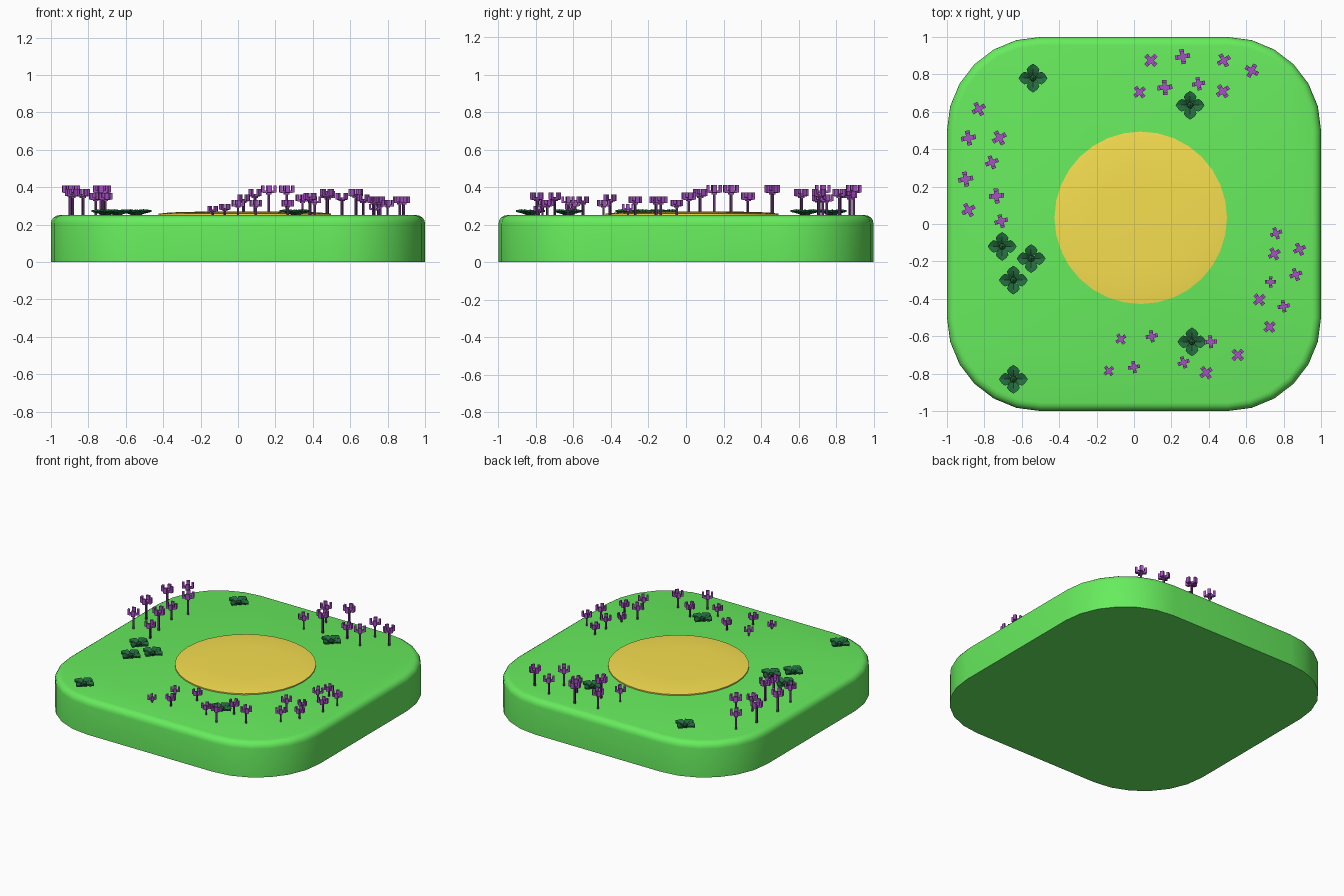
import bpy, bmesh
from math import sin, cos, pi, radians
from mathutils import Matrix, Vector

if "Cube" in bpy.data.objects:
    bpy.data.objects.remove(bpy.data.objects["Cube"])


def material(name, rgb):
    m = bpy.data.materials.new(name)
    m.diffuse_color = (*rgb, 1)
    m.use_nodes = True
    m.node_tree.nodes["Principled BSDF"].inputs["Base Color"].default_value = m.diffuse_color
    return m


GRASS = material("grass", (0.135, 0.84, 0.11))
SAND = material("sand", (0.93, 0.74, 0.08))
LEAF = material("leaf", (0.018, 0.15, 0.05))
STEM = material("stem", (0.13, 0.035, 0.18))
PETAL = material("petal", (0.38, 0.08, 0.54))


def finish(bm, name, mats, smooth=None):
    bmesh.ops.recalc_face_normals(bm, faces=bm.faces)
    me = bpy.data.meshes.new(name)
    bm.to_mesh(me)
    bm.free()
    for m in mats:
        me.materials.append(m)
    ob = bpy.data.objects.new(name, me)
    bpy.context.collection.objects.link(ob)
    if smooth:
        bpy.context.view_layer.objects.active = ob
        ob.select_set(True)
        bpy.ops.object.shade_smooth_by_angle(angle=radians(smooth))
        ob.select_set(False)
    return ob


def loft(bm, rings):
    loops = [[bm.verts.new(p) for p in ring] for ring in rings]
    n = len(loops[0])
    for a, b in zip(loops, loops[1:]):
        for i in range(n):
            bm.faces.new((a[i], a[(i + 1) % n], b[(i + 1) % n], b[i]))
    bm.faces.new(loops[0][::-1])
    bm.faces.new(loops[-1])


def box(bm, size, loc, rot=None, mat=0):
    M = (rot or Matrix()) @ Matrix.Translation(loc) @ Matrix.Diagonal((*size, 1))
    vs = bmesh.ops.create_cube(bm, size=1, matrix=M)["verts"]
    for f in {f for v in vs for f in v.link_faces}:
        f.material_index = mat


# Ground: rounded square slab with a softened top rim
def rounded_square(inset, z, r=0.5, seg=6):
    pts = []
    for k, (sx, sy) in enumerate([(1, 1), (-1, 1), (-1, -1), (1, -1)]):
        for i in range(seg + 1):
            a = (k + i / seg) * pi / 2
            pts.append((sx * (1 - r) + (r - inset) * cos(a),
                        sy * (1 - r) + (r - inset) * sin(a), z))
    return pts


bm = bmesh.new()
b = 0.045
rim = [(b * (1 - cos(t * pi / 8)), 0.25 - b + b * sin(t * pi / 8)) for t in range(5)]
loft(bm, [rounded_square(0, 0)] + [rounded_square(i, z) for i, z in rim])
finish(bm, "grass_slab", [GRASS], 35)

# Sand patch: very shallow disc
bm = bmesh.new()
loft(bm, [[(0.036 + r * cos(i * pi / 16), 0.033 + r * sin(i * pi / 16), z)
           for i in range(32)] for r, z in
          [(0.461, 0.24), (0.461, 0.258), (0.40, 0.265), (0.25, 0.269)]])
finish(bm, "sand_patch", [SAND], 35)


# Leafy plants: four thick cupped leaves around a small bud
def plant(x, y, i):
    bm = bmesh.new()
    side = [(0.012, 0.009, 0.012), (0.028, 0.028, 0.028),
            (0.046, 0.034, 0.034), (0.062, 0.022, 0.031)]
    mid = [(0.012, 0.007), (0.032, 0.018), (0.050, 0.023), (0.065, 0.027)]
    tip = (0.077, 0, 0.029)
    for k in range(4):
        R = Matrix.Translation((x, y, 0.248)) @ Matrix.Rotation(k * pi / 2, 4, 'Z')
        rims = []
        for dz in (0, -0.010):
            V = lambda p: bm.verts.new(R @ Vector((p[0], p[1], p[2] + dz)))
            L = [V(p) for p in side]
            C = [V((r, 0, z)) for r, z in mid]
            Q = [V((p[0], -p[1], p[2])) for p in side]
            T = V(tip)
            for j in range(3):
                bm.faces.new((C[j], C[j + 1], L[j + 1], L[j]))
                bm.faces.new((Q[j], Q[j + 1], C[j + 1], C[j]))
            bm.faces.new((C[3], T, L[3]))
            bm.faces.new((Q[3], T, C[3]))
            rims.append([C[0]] + L + [T] + Q[::-1])
        up, lo = rims
        for j in range(len(up)):
            n = (j + 1) % len(up)
            bm.faces.new((up[j], up[n], lo[n], lo[j]))
    bmesh.ops.create_icosphere(bm, subdivisions=1, radius=0.020,
                               matrix=Matrix.Translation((x, y, 0.262)))
    finish(bm, f"leafy_plant_{i}", [LEAF])


for i, (x, y) in enumerate([(-0.54, 0.78), (0.30, 0.635), (-0.705, -0.12), (-0.55, -0.185),
                            (-0.645, -0.30), (0.31, -0.63), (-0.645, -0.83)]):
    plant(x, y, i)


# Flowers: thin stem, square cup and four upright petals
def flower(bm, x, y, top, turn):
    s = 0.70 + 0.25 * (top - 0.30) / 0.11
    R = Matrix.Translation((x, y, 0)) @ Matrix.Rotation(radians(turn), 4, 'Z')
    h = top - 0.05 * s
    box(bm, (0.013 * s, 0.013 * s, h - 0.24), (0, 0, (h + 0.24) / 2), R, 0)
    box(bm, (0.028 * s, 0.028 * s, 0.024 * s), (0, 0, h + 0.010 * s), R, 1)
    for k in range(4):
        P = R @ Matrix.Rotation(k * pi / 2, 4, 'Z')
        box(bm, (0.02 * s, 0.024 * s, 0.014 * s), (0.022 * s, 0, h + 0.013 * s), P, 1)
        box(bm, (0.016 * s, 0.026 * s, 0.042 * s), (0.034 * s, 0, h + 0.029 * s), P, 1)


# x, y, top height, turn in degrees
beds = {
    "left": [(-0.83, 0.615, .39, 30), (-0.885, 0.46, .41, 10), (-0.72, 0.46, .41, 30),
             (-0.76, 0.33, .37, 20), (-0.90, 0.24, .41, 10), (-0.735, 0.15, .41, 5),
             (-0.885, 0.075, .39, 30), (-0.71, 0.015, .37, 15)],
    "back": [(0.09, 0.875, .39, 45), (0.26, 0.895, .41, 10), (0.48, 0.875, .38, 30),
             (0.63, 0.82, .39, 60), (0.03, 0.705, .36, 40), (0.165, 0.73, .41, 5),
             (0.345, 0.75, .36, 10), (0.475, 0.71, .39, 35)],
    "right": [(0.76, -0.05, .33, 20), (0.885, -0.135, .35, 25), (0.75, -0.16, .35, 30),
              (0.865, -0.27, .35, 20), (0.73, -0.31, .31, 0), (0.67, -0.405, .36, 40),
              (0.80, -0.44, .33, 10), (0.725, -0.55, .35, 40)],
    "front": [(-0.07, -0.615, .31, 35), (0.095, -0.60, .33, 10), (0.265, -0.74, .33, 20),
              (0.41, -0.63, .35, 5), (0.555, -0.70, .37, 45), (0.385, -0.795, .37, 35),
              (0.0, -0.765, .33, 10), (-0.135, -0.785, .30, 40)],
}
for name, spots in beds.items():
    bm = bmesh.new()
    for spot in spots:
        flower(bm, *spot)
    finish(bm, f"{name}_flowers", [STEM, PETAL])
